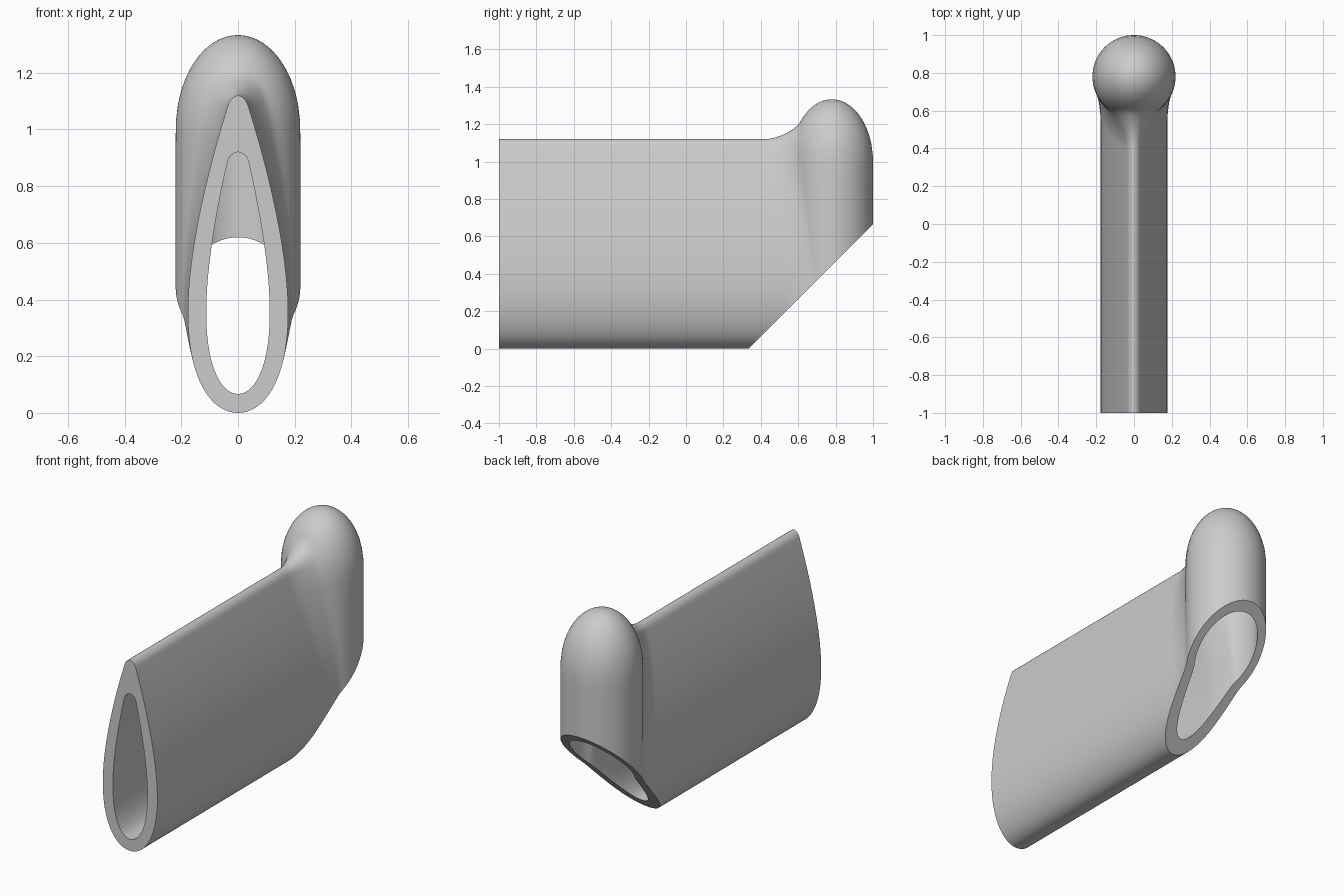
import bpy, bmesh, math
from mathutils import Vector, kdtree

if "Cube" in bpy.data.objects:
    bpy.data.objects.remove(bpy.data.objects["Cube"], do_unlink=True)

ROWS = 56           # points from keel to ridge on one side
BULB_Y = 0.78       # upright axis of the bulb
SHOULDER = 1.0      # height where the bulb dome starts
CENTRE = Vector((0, 0.36))


def teardrop(z, bottom, top, chord, width):
    """Half width of the streamlined section at height z, with a rounded ridge."""
    if z <= bottom or z >= top:
        return 0.0
    t = (z - bottom) / chord
    w = 10 * width * (0.2969 * math.sqrt(t) - 0.126 * t - 0.3516 * t**2
                      + 0.2843 * t**3 - 0.1015 * t**4)
    s = max(0.0, (z - top + 0.03) / 0.03)
    return w * math.sqrt(max(0.0, 1 - s * s))


def section_points(shape, count):
    bottom, top = shape[:2]
    pts = []
    for i in range(count + 1):
        z = bottom + (top - bottom) * (1 - math.cos(math.pi * i / count)) / 2
        x = 0.0 if i in (0, count) else teardrop(z, *shape)
        pts.append(Vector((x, z)))
    return pts


def make_field(shape, radius, dome, fillet):
    """Signed field of the tube joined to the bulb with a rolling fillet."""
    pts = section_points(shape, 1500)
    tree = kdtree.KDTree(len(pts))
    normals = []
    for i, p in enumerate(pts):
        tree.insert((p.x, p.y, 0), i)
        if i in (0, len(pts) - 1):
            normals.append(Vector((0, -1 if i == 0 else 1)))
        else:
            d = pts[i + 1] - pts[i - 1]
            normals.append(Vector((d.y, -d.x)).normalized())
    tree.balance()

    def field(x, y, z):
        p = Vector((x, z))
        _, i, dist = tree.find((x, z, 0))
        if dist < 0.02:
            n = normals[i]
            tube = (p - pts[i]).dot(n)
        else:
            sign = -1 if x < teardrop(z, *shape) else 1
            tube = sign * dist
            n = (p - pts[i]) * (sign / dist)
        dy, dz = y - BULB_Y, max(0.0, z - SHOULDER)
        q = math.sqrt((x * x + dy * dy) / radius**2 + dz * dz / dome**2)
        grad = Vector((x / radius**2, dy / radius**2, dz / dome**2))
        bulb = q * (q - 1) / grad.length if q > 1e-6 else -radius
        bulb = max(bulb, shape[0] - z)
        grad.normalize()
        k = fillet * (1 - grad.dot(Vector((n.x, 0, n.y))))
        k *= min(1.0, max(0.0, (BULB_Y - y) / 0.08))
        low = min(tube, bulb)
        if k < 1e-5 or max(tube, bulb) >= k:
            return low
        return max(k, low) - math.hypot(max(k - tube, 0), max(k - bulb, 0))

    return field


def ring(shape, field, y):
    """Half section of the skin at depth y."""
    out = []
    for p in section_points(shape, ROWS):
        d = (p - CENTRE).normalized()
        lo, hi = 0.0, 1.5
        for _ in range(24):
            mid = (lo + hi) / 2
            if field(d.x * mid, y, CENTRE.y + d.y * mid) < 0:
                lo = mid
            else:
                hi = mid
        out.append(Vector((d.x * lo, y, CENTRE.y + d.y * lo)))
    return out


def add_skin(bm, shape, radius, dome, fillet):
    field = make_field(shape, radius, dome, fillet)
    # straight tube, then the blend up to the bulb axis
    straight = ring(shape, field, 0.2)
    columns = [[Vector((p.x, y, p.z)) for p in straight] for y in (-1, -0.6, -0.2, 0.2)]
    steps = 44
    columns += [ring(shape, field, 0.3 + (BULB_Y - 0.3) * i / steps) for i in range(steps + 1)]
    # back half of the bulb is turned about its axis
    last = columns[-1]
    for i in range(1, 19):
        a = math.pi / 2 * i / 18
        columns.append([Vector((p.x * math.cos(a) if i < 18 else 0,
                                BULB_Y + p.x * math.sin(a), p.z)) for p in last])
    for side in (1, -1):
        grid = [[bm.verts.new((side * p.x, p.y, p.z)) for p in col] for col in columns]
        for a, b in zip(grid, grid[1:]):
            for j in range(ROWS):
                bm.faces.new((a[j], b[j], b[j + 1], a[j + 1])[::side])


bm = bmesh.new()
# outer skin and inner skin
add_skin(bm, (0.0, 1.12, 1.18, 0.177), 0.22, 0.333, 0.18)
add_skin(bm, (0.067, 0.92, 0.957, 0.112), 0.173, 0.27, 0.2)
bmesh.ops.remove_doubles(bm, verts=bm.verts, dist=2e-5)

# slanted cut under the bulb
bmesh.ops.bisect_plane(bm, geom=bm.verts[:] + bm.edges[:] + bm.faces[:], dist=1e-5,
                       plane_co=(0, 1 / 3, 0), plane_no=(0, 1, -1), clear_outer=True)
bmesh.ops.remove_doubles(bm, verts=bm.verts, dist=2e-5)

# flat rims joining the two skins at both openings
for normal, at_front in (((0, -1, 0), True), ((0, 1, -1), False)):
    rim = [e for e in bm.edges if e.is_boundary
           and (max(v.co.y for v in e.verts) < -0.99) == at_front]
    bmesh.ops.triangle_fill(bm, edges=rim, use_beauty=True, normal=normal)
bmesh.ops.recalc_face_normals(bm, faces=bm.faces)

mesh = bpy.data.meshes.new("hollow_fin_tube")
bm.to_mesh(mesh)
bm.free()
tube = bpy.data.objects.new("hollow_fin_tube", mesh)
bpy.context.collection.objects.link(tube)

# plain grey
grey = bpy.data.materials.new("plain_grey")
grey.use_nodes = True
colour = (0.6, 0.6, 0.6, 1)
grey.diffuse_color = colour
grey.node_tree.nodes["Principled BSDF"].inputs["Base Color"].default_value = colour
mesh.materials.append(grey)

bpy.ops.object.select_all(action="DESELECT")
tube.select_set(True)
bpy.context.view_layer.objects.active = tube
bpy.ops.object.shade_smooth_by_angle(angle=math.radians(38))
